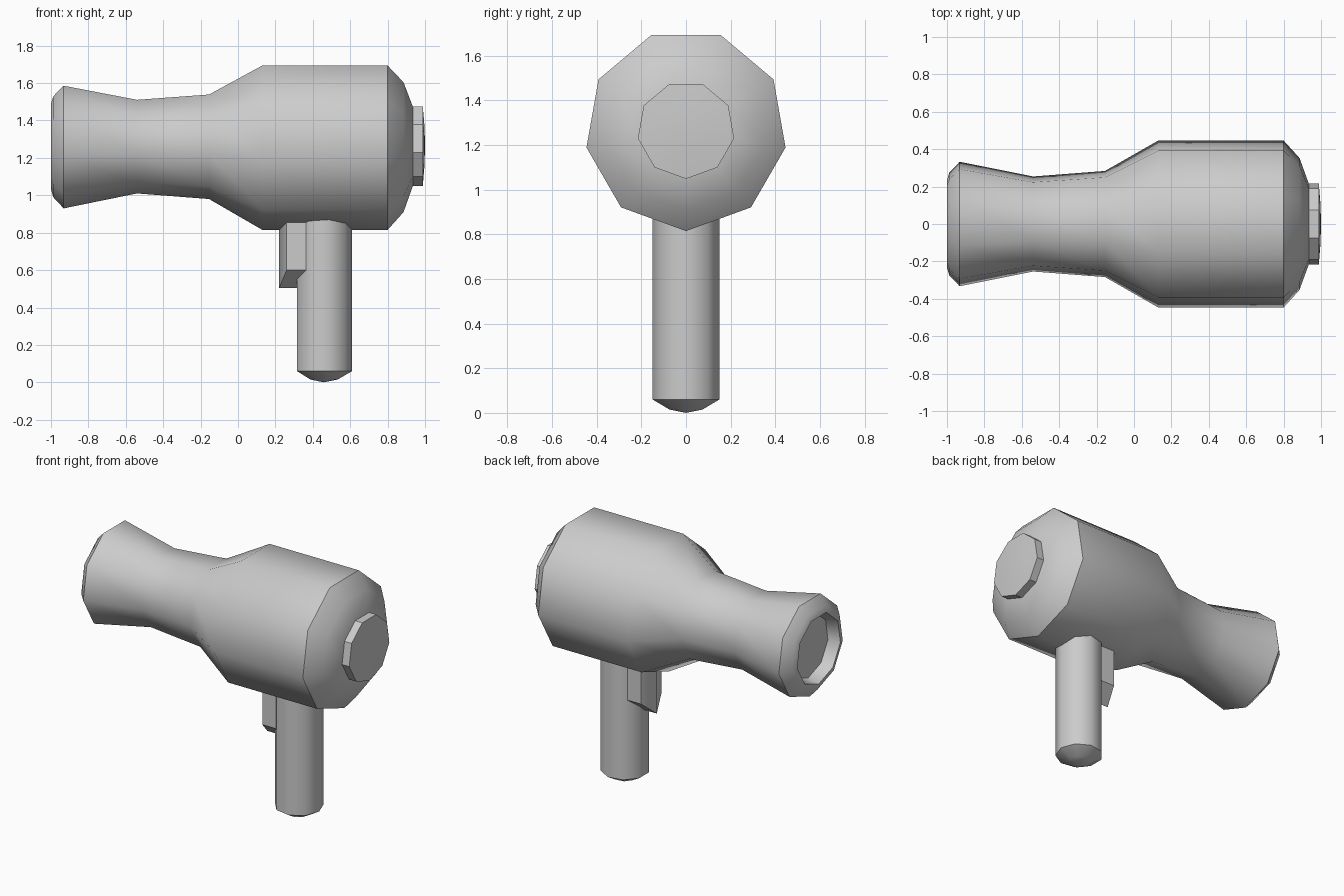
import bpy, bmesh, math

if "Cube" in bpy.data.objects:
    bpy.data.objects.remove(bpy.data.objects["Cube"])

SIDES = 9
AXIS_Z = 1.268


def finish(name, bm, angle):
    bmesh.ops.recalc_face_normals(bm, faces=bm.faces)
    me = bpy.data.meshes.new(name)
    bm.to_mesh(me)
    bm.free()
    ob = bpy.data.objects.new(name, me)
    bpy.context.collection.objects.link(ob)
    bpy.ops.object.select_all(action='DESELECT')
    ob.select_set(True)
    bpy.context.view_layer.objects.active = ob
    bpy.ops.object.shade_smooth_by_angle(angle=math.radians(angle))
    return ob


def lathe(name, profile, place, angle):
    """Loft nine-sided rings along an axis; profile holds (position, radius)."""
    bm = bmesh.new()
    rings = []
    for t, r in profile:
        n = SIDES if r > 0 else 1
        rings.append([bm.verts.new(place(t, r * math.cos(i * math.tau / SIDES),
                                         r * math.sin(i * math.tau / SIDES)))
                      for i in range(n)])
    for a, b in zip(rings, rings[1:]):
        for i in range(SIDES):
            j = (i + 1) % SIDES
            quad = [a[i % len(a)], a[j % len(a)], b[j % len(b)], b[i % len(b)]]
            bm.faces.new(list(dict.fromkeys(quad)))
    for ring in (rings[0], rings[-1]):
        if len(ring) > 2:
            bm.faces.new(ring)
    return finish(name, bm, angle)


def along_x(t, u, v):
    return (t, v, AXIS_Z - u)      # one corner points straight down


def along_z(t, u, v):
    return (0.458 + u, v, t)       # one corner points to the rear


# Barrel with flared, recessed nozzle and rounded rear
lathe("barrel", [(-0.92, 0.215), (-1.0, 0.235), (-0.988, 0.278), (-0.932, 0.338),
                 (-0.54, 0.258), (-0.155, 0.288), (0.13, 0.453), (0.80, 0.453),
                 (0.885, 0.358), (0.935, 0.218)], along_x, 45)

# Rear cap, slightly domed
lathe("rear_cap", [(0.92, 0.219), (0.988, 0.219), (0.997, 0.11), (1.0, 0)], along_x, 30)

# Handle with rounded base
lathe("handle", [(0, 0), (0.015, 0.075), (0.06, 0.152), (0.95, 0.152)], along_z, 45)

# Trigger: keeled block running into the handle and barrel
bm = bmesh.new()
section = [(-0.11, 0.60), (0, 0.505), (0.11, 0.60), (0.11, 0.90), (0, 0.90), (-0.11, 0.90)]
front = [bm.verts.new((0.22 if y == 0 else 0.26, y, z)) for y, z in section]
back = [bm.verts.new((0.44, y, z)) for y, z in section]
for i in range(6):
    j = (i + 1) % 6
    bm.faces.new((front[i], front[j], back[j], back[i]))
for ring in (front, back):
    bm.faces.new((ring[0], ring[1], ring[4], ring[5]))
    bm.faces.new((ring[1], ring[2], ring[3], ring[4]))
finish("trigger", bm, 45)
